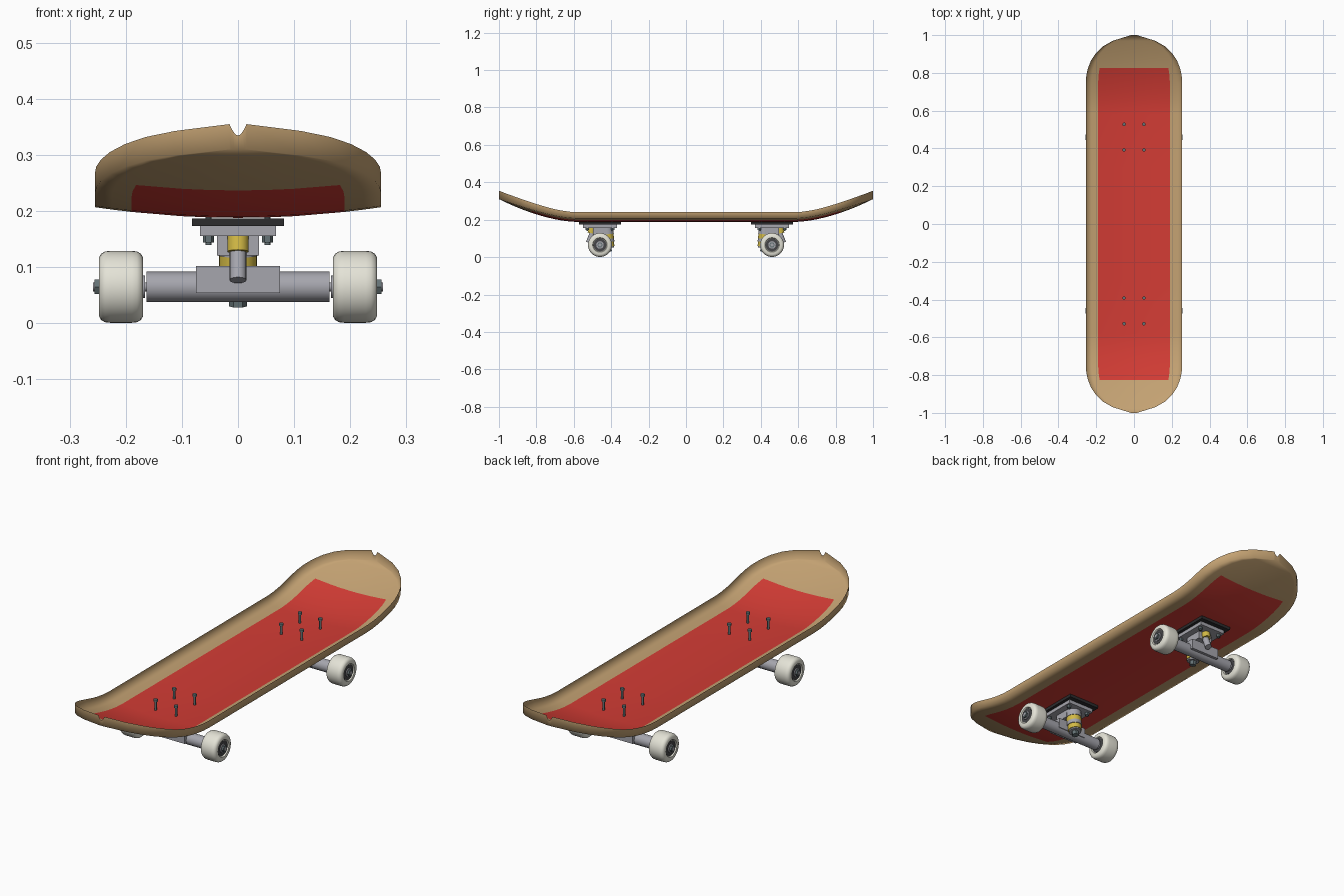
import bpy, bmesh, math
from mathutils import Vector

cube = bpy.data.objects.get("Cube")
if cube:
    bpy.data.objects.remove(cube, do_unlink=True)


def material(name, r, g, b):
    m = bpy.data.materials.new(name)
    m.use_nodes = True
    m.diffuse_color = (r, g, b, 1)
    m.node_tree.nodes["Principled BSDF"].inputs["Base Color"].default_value = (r, g, b, 1)
    return m


WOOD = material("wood", 0.55, 0.36, 0.17)
RED = material("red grip", 0.65, 0.045, 0.035)
WHITE = material("off white", 0.78, 0.77, 0.68)
METAL = material("light metal", 0.38, 0.38, 0.42)
STEEL = material("bolt steel", 0.13, 0.17, 0.18)
DARK = material("dark bearing", 0.06, 0.06, 0.065)
BLACK = material("black pad", 0.025, 0.025, 0.027)
YELLOW = material("yellow bushing", 0.65, 0.49, 0.06)


def add_object(name, bm, mats, smooth_angle=35):
    bmesh.ops.recalc_face_normals(bm, faces=bm.faces)
    mesh = bpy.data.meshes.new(name)
    bm.to_mesh(mesh)
    bm.free()
    for m in mats:
        mesh.materials.append(m)
    ob = bpy.data.objects.new(name, mesh)
    bpy.context.collection.objects.link(ob)
    if smooth_angle:
        bpy.ops.object.select_all(action='DESELECT')
        ob.select_set(True)
        bpy.context.view_layer.objects.active = ob
        bpy.ops.object.shade_smooth_by_angle(angle=math.radians(smooth_angle))


def lathe(name, profile, start, axis, mat, sides=24):
    """Spin (radius, height) points about an axis leaving the start point."""
    bm = bmesh.new()
    verts = [bm.verts.new((r, 0, h)) for r, h in profile]
    edges = [bm.edges.new(pair) for pair in zip(verts, verts[1:])]
    bmesh.ops.spin(bm, geom=verts + edges, cent=(0, 0, 0), axis=(0, 0, 1),
                   angle=math.tau, steps=sides)
    bmesh.ops.remove_doubles(bm, verts=bm.verts, dist=1e-5)
    turn = Vector(axis).to_track_quat('Z', 'Y')
    for v in bm.verts:
        v.co = turn @ v.co + Vector(start)
    add_object(name, bm, [mat], 35 if sides > 8 else 0)


def rod(name, a, b, radius, mat, sides=24):
    axis = Vector(b) - Vector(a)
    lathe(name, [(0, 0), (radius, 0), (radius, axis.length), (0, axis.length)],
          a, axis, mat, sides)


def box(name, centre, size, mat):
    bm = bmesh.new()
    bmesh.ops.create_cube(bm, size=1)
    for v in bm.verts:
        v.co = Vector(c * s for c, s in zip(v.co, size)) + Vector(centre)
    add_object(name, bm, [mat], 0)


# Deck: thin tray with a rounded outline, kicked ends and a raised rim
HALF, STRAIGHT, GRIP_X, GRIP_Y = 0.255, 0.745, 0.745, 0.825


def half_width(y):
    t = min(1.0, max(0.0, abs(y) - STRAIGHT) / 0.2455)
    return max(0.015, HALF * (1 - t ** 2.15) ** (1 / 2.15))


def kick(y):
    return (max(0.0, abs(y) - 0.58) / 0.42) ** 1.7


half_rows = [0.3, 0.58, 0.62, 0.66, 0.7, STRAIGHT, 0.785, GRIP_Y, 0.865, 0.905, 0.94, 0.97, 1]
half_cols = [0.2, 0.4, GRIP_X, 0.88, 1]
rows = [-y for y in reversed(half_rows)] + [0] + half_rows
cols = [-s for s in reversed(half_cols)] + [0] + half_cols

bm = bmesh.new()
grid = []
for y in rows:
    line = []
    for s in cols:
        x = s * half_width(y)
        line.append(bm.verts.new((x, y, 0.188 + 0.122 * kick(y) + 0.019 * (x / HALF) ** 2)))
    grid.append(line)
for j in range(len(rows) - 1):
    for i in range(len(cols) - 1):
        f = bm.faces.new((grid[j][i], grid[j][i + 1], grid[j + 1][i + 1], grid[j + 1][i]))
        # Red panel on the middle of the board
        inside = (abs(cols[i] + cols[i + 1]) / 2 < GRIP_X
                  and abs(rows[j] + rows[j + 1]) / 2 < GRIP_Y)
        f.material_index = 1 if inside else 0

# Rim wall, with a nick in the middle of each tip
lower = (grid[0] + [r[-1] for r in grid[1:]] + grid[-1][-2::-1]
         + [r[0] for r in grid[-2:0:-1]])
upper = []
for v in lower:
    x, y, z = v.co
    z += 0.033 + 0.012 * kick(y)
    if abs(y) > 0.999:
        z -= 0.02 * (1 - (x / half_width(1)) ** 2)
    upper.append(bm.verts.new((x, y, z)))
for k in range(len(upper)):
    n = (k + 1) % len(upper)
    bm.faces.new((upper[k], upper[n], lower[n], lower[k]))
add_object("deck", bm, [WOOD, RED], 180)

# Wheel section, from the inner face to the outer face
WHEEL = [(0, .006), (.036, .006), (.039, 0), (.052, 0), (.059, .004), (.063, .011), (.064, .02),
         (.064, .059), (.063, .068), (.059, .075), (.052, .079), (.039, .079), (.036, .073),
         (0, .073)]
AXLE_Z = 0.065


def truck(label, side):
    def at(x, out, z):
        return x, side * (0.46 + out), z

    # Mounting stack under the deck
    box(label + "_riser_pad", at(0, 0, .18), (.164, .224, .014), BLACK)
    box(label + "_baseplate", at(0, 0, .165), (.136, .18, .018), METAL)
    box(label + "_baseplate_boss", at(0, .003, .139), (.074, .07, .036), METAL)

    # Mounting bolts standing through the deck, with nuts below
    for x in (-.0525, .0525):
        for out in (-.068, .068):
            rod(label + "_bolt", at(x, out, .14), at(x, out, .232), .005, STEEL, 12)
            rod(label + "_bolt_head", at(x, out, .229), at(x, out, .239), .009, STEEL, 12)
            rod(label + "_bolt_nut", at(x, out, .144), at(x, out, .157), .01, STEEL, 6)

    # Hanger and pivot
    rod(label + "_hanger", at(-.163, 0, AXLE_Z), at(.163, 0, AXLE_Z), .027, METAL, 16)
    box(label + "_hanger_block", at(0, .005, .078), (.15, .066, .048), METAL)
    rod(label + "_pivot_cup", at(0, .042, .158), at(0, .047, .128), .019, YELLOW)
    rod(label + "_pivot", at(0, .036, .14), at(0, .06, .077), .015, METAL, 16)

    # Kingpin stack, tilted towards the middle of the board
    top, low = Vector(at(0, -.034, .157)), Vector(at(0, -.05, .03))
    for part, a, b, radius, mat, sides in (
            ("kingpin", 0, .97, .009, STEEL, 16),
            ("bushing_seat", 0, .28, .036, METAL, 24),
            ("upper_bushing", .28, .47, .034, YELLOW, 24),
            ("hanger_ring", .47, .61, .034, METAL, 24),
            ("lower_bushing", .61, .8, .031, YELLOW, 24),
            ("kingpin_washer", .8, .85, .028, METAL, 24),
            ("kingpin_nut", .85, 1, .016, STEEL, 6)):
        rod(label + "_" + part, top.lerp(low, a), top.lerp(low, b), radius, mat, sides)

    # Axle, wheels, bearings and nuts
    rod(label + "_axle", at(-.258, 0, AXLE_Z), at(.258, 0, AXLE_Z), .008, METAL, 16)
    for hand, s in (("left", 1), ("right", -1)):
        name = label + "_" + hand
        lathe(name + "_wheel", WHEEL, at(s * .169, 0, AXLE_Z), (s, 0, 0), WHITE, 40)
        for part, a, b, radius, mat, sides in (
                ("bearing", .173, .244, .034, DARK, 24),
                ("spacer", .166, .248, .02, METAL, 24),
                ("axle_nut", .248, .256, .015, STEEL, 6)):
            rod(name + "_" + part, at(s * a, 0, AXLE_Z), at(s * b, 0, AXLE_Z),
                radius, mat, sides)


truck("front_truck", -1)
truck("back_truck", 1)
